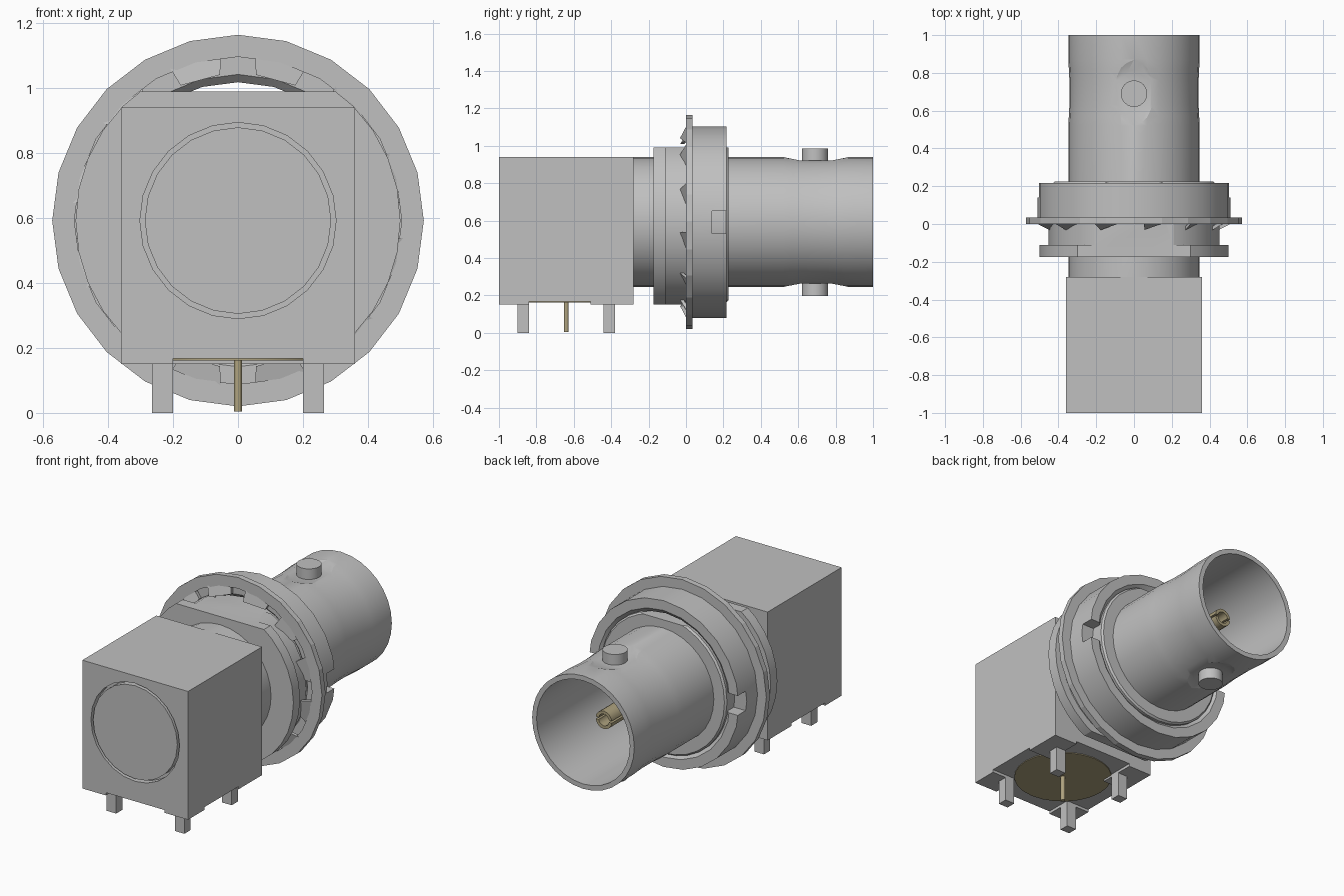
import bpy, bmesh, math
from mathutils import Vector

if "Cube" in bpy.data.objects:
    bpy.data.objects.remove(bpy.data.objects["Cube"])

CZ = 0.592  # height of the connector axis


def material(name, col):
    m = bpy.data.materials.new(name)
    m.diffuse_color = (*col, 1)
    m.use_nodes = True
    m.node_tree.nodes["Principled BSDF"].inputs["Base Color"].default_value = m.diffuse_color
    return m


GREY = material("nickel grey", (0.53, 0.53, 0.53))
GOLD = material("dull gold", (0.42, 0.36, 0.21))


def finish(name, bm, mat=GREY, smooth=True):
    bmesh.ops.recalc_face_normals(bm, faces=bm.faces)
    me = bpy.data.meshes.new(name)
    bm.to_mesh(me)
    bm.free()
    me.materials.append(mat)
    ob = bpy.data.objects.new(name, me)
    bpy.context.collection.objects.link(ob)
    if smooth:
        shade(ob)
    return ob


def activate(ob):
    bpy.ops.object.select_all(action='DESELECT')
    ob.select_set(True)
    bpy.context.view_layer.objects.active = ob


def shade(ob):
    activate(ob)
    bpy.ops.object.shade_smooth_by_angle(angle=math.radians(25))


def add_box(bm, x0, x1, y0, y1, z0, z1):
    vs = bmesh.ops.create_cube(bm, size=1)["verts"]
    for v in vs:
        v.co = ((x0 + x1) / 2 + v.co.x * (x1 - x0),
                (y0 + y1) / 2 + v.co.y * (y1 - y0),
                (z0 + z1) / 2 + v.co.z * (z1 - z0))


def box(name, *dims, mat=GREY):
    bm = bmesh.new()
    add_box(bm, *dims)
    return finish(name, bm, mat, False)


def lathe_bm(profile, segs=24):
    """Revolve a closed (radius, y) profile about the connector axis."""
    bm = bmesh.new()
    rings = []
    for i in range(segs):
        a = 2 * math.pi * i / segs
        rings.append([bm.verts.new((r * math.sin(a), y, CZ + r * math.cos(a))) for r, y in profile])
    n = len(profile)
    for i in range(segs):
        p, q = rings[i], rings[(i + 1) % segs]
        for j in range(n):
            k = (j + 1) % n
            if profile[j][0] == 0 and profile[k][0] == 0:
                continue
            bm.faces.new((p[j], p[k], q[k], q[j]))
    bmesh.ops.remove_doubles(bm, verts=bm.verts, dist=1e-5)
    return bm


def lathe(name, profile, mat=GREY, segs=24):
    return finish(name, lathe_bm(profile, segs), mat)


def cylinder_z(name, x, y, z0, z1, r0, r1=None, mat=GREY, segs=24):
    bm = bmesh.new()
    bmesh.ops.create_cone(bm, cap_ends=True, segments=segs, radius1=r0,
                          radius2=r0 if r1 is None else r1, depth=z1 - z0)
    bmesh.ops.translate(bm, verts=bm.verts, vec=(x, y, (z0 + z1) / 2))
    return finish(name, bm, mat)


def cut(ob, *cutters):
    for c in cutters:
        c.hide_render = True
        activate(ob)
        m = ob.modifiers.new("cut", 'BOOLEAN')
        m.operation, m.solver, m.object = 'DIFFERENCE', 'EXACT', c
        bpy.ops.object.modifier_apply(modifier=m.name)
        bpy.data.objects.remove(c)


# Housing block, with a cross-shaped recess below and a ring groove in front
housing = box("housing_block", -0.36, 0.36, -1, -0.28, 0.15, 0.94)
cut(housing,
    box("cutter", -0.2, 0.2, -1.1, -0.2, 0.1, 0.167),
    box("cutter", -0.5, 0.5, -0.84, -0.51, 0.1, 0.167),
    lathe("cutter", [(0.287, -1.05), (0.302, -1.05), (0.302, -0.96), (0.287, -0.96)]))
shade(housing)

# Four mounting legs, bottom insulator disc and solder pin
for side, sx in (("left", -1), ("right", 1)):
    for end, y in (("front", -0.87), ("back", -0.41)):
        x0, x1 = sorted((sx * 0.2, sx * 0.265))
        box(f"{end}_{side}_leg", x0, x1, y - 0.03, y + 0.03, 0, 0.16)
cylinder_z("bottom_disc", 0, -0.64, 0.162, 0.22, 0.282, mat=GOLD)
cylinder_z("solder_pin", 0, -0.64, 0.005, 0.19, 0.013, mat=GOLD, segs=12)

# Bayonet barrel: waisted tube with a deep bore and flats around the lugs
barrel = lathe("barrel", [(0, -0.3), (0.348, -0.3), (0.348, 0.52), (0.345, 0.57), (0.342, 0.63),
                          (0.342, 0.76), (0.345, 0.82), (0.348, 0.87), (0.348, 1.0),
                          (0.318, 1.0), (0.318, 0.22), (0, 0.22)], segs=32)
cut(barrel,
    cylinder_z("cutter", 0, 0.695, CZ + 0.328, CZ + 0.408, 0.12, 0.34),
    cylinder_z("cutter", 0, 0.695, CZ - 0.408, CZ - 0.328, 0.34, 0.12))
shade(barrel)
cylinder_z("upper_lug", 0, 0.69, CZ + 0.322, 0.985, 0.07)
cylinder_z("lower_lug", 0, 0.69, 0.197, CZ - 0.322, 0.07)

# Hollow slotted centre contact
contact = lathe("centre_contact", [(0, 0.2), (0.055, 0.2), (0.055, 0.8), (0.036, 0.8),
                                   (0.036, 0.5), (0, 0.5)], GOLD, 16)
cut(contact, box("cutter", -0.1, 0.1, 0.6, 0.9, CZ - 0.006, CZ + 0.006, mat=GOLD))
shade(contact)

# Flange and threaded body, flattened at top and bottom
bm = lathe_bm([(0, -0.175), (0.5, -0.175), (0.5, -0.11), (0.452, -0.11), (0.452, 0.02),
               (0.43, 0.02), (0.43, 0.215), (0.42, 0.226), (0.34, 0.226), (0.34, 0.0), (0, 0.0)], 32)
for z, n in ((0.99, 1), (0.15, -1)):
    res = bmesh.ops.bisect_plane(bm, geom=bm.verts[:] + bm.edges[:] + bm.faces[:], dist=1e-5,
                                 plane_co=(0, 0, z), plane_no=(0, 0, n), clear_outer=True)
    edges = [e for e in res["geom_cut"] if isinstance(e, bmesh.types.BMEdge) and e.is_boundary]
    bmesh.ops.holes_fill(bm, edges=edges, sides=0)
finish("threaded_flange", bm)

# Ring nut with chamfered bore and two spanner slots
nut = lathe("ring_nut", [(0.45, 0.035), (0.512, 0.035), (0.512, 0.217), (0.452, 0.217),
                         (0.426, 0.195), (0.426, 0.06)])
cut(nut,
    box("cutter", 0.4, 0.6, 0.14, 0.3, CZ - 0.06, CZ + 0.06),
    box("cutter", -0.6, -0.4, 0.14, 0.3, CZ - 0.06, CZ + 0.06))
shade(nut)

# Lock washer: flat ring with twelve twisted inner teeth
bm = lathe_bm([(0.504, 0), (0.572, 0), (0.572, 0.035), (0.504, 0.035)])


def polar(r, deg, y):
    a = math.radians(deg)
    return Vector((r * math.sin(a), y, CZ + r * math.cos(a)))


for i in range(12):
    c = 15 + 30 * i
    lo = []
    for r, d, y in ((0.512, -9, 0.0), (0.512, 9, 0.005), (0.452, 8, 0.012), (0.452, -8, -0.032)):
        lo.append((bm.verts.new(polar(r, c + d, y)), bm.verts.new(polar(r, c + d, y + 0.02))))
    bm.faces.new([p[0] for p in lo])
    bm.faces.new([p[1] for p in reversed(lo)])
    for j in range(4):
        k = (j + 1) % 4
        bm.faces.new((lo[j][0], lo[j][1], lo[k][1], lo[k][0]))
finish("lock_washer", bm, smooth=False)
